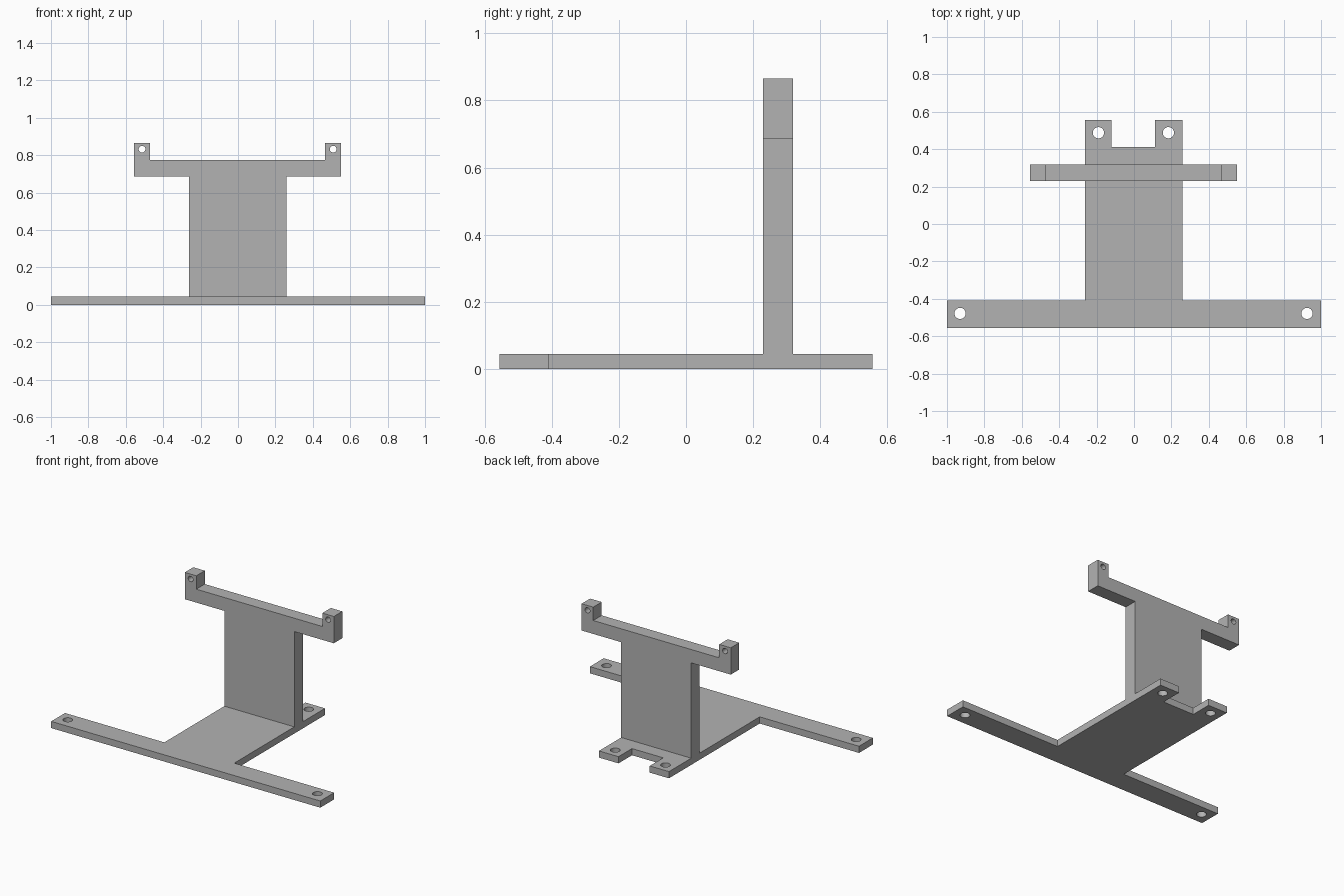
import bpy
import bmesh
from math import cos, sin, tau
from mathutils import Matrix, Vector

cube = bpy.data.objects.get("Cube")
if cube:
    bpy.data.objects.remove(cube, do_unlink=True)

grey = bpy.data.materials.new("mid grey")
grey.use_nodes = True
colour = (0.45, 0.45, 0.45, 1)
grey.diffuse_color = colour
grey.node_tree.nodes["Principled BSDF"].inputs["Base Color"].default_value = colour


def circle(x, y, radius, sides=32):
    return [(x + radius * cos(tau * i / sides), y + radius * sin(tau * i / sides))
            for i in range(sides)]


def plate(name, outline, holes, thickness, matrix):
    """Fill an outline with holes, thicken it and place it."""
    bm = bmesh.new()
    edges = []
    for loop in [outline] + holes:
        verts = [bm.verts.new((x, y, 0)) for x, y in loop]
        edges += [bm.edges.new((v, verts[i - 1])) for i, v in enumerate(verts)]
    bmesh.ops.triangle_fill(bm, edges=edges, use_beauty=True, normal=(0, 0, 1))
    grown = bmesh.ops.extrude_face_region(bm, geom=bm.faces[:], use_keep_orig=True)
    top = [g for g in grown["geom"] if isinstance(g, bmesh.types.BMVert)]
    bmesh.ops.translate(bm, verts=top, vec=Vector((0, 0, thickness)))
    bmesh.ops.transform(bm, matrix=matrix, verts=bm.verts[:])
    bmesh.ops.recalc_face_normals(bm, faces=bm.faces[:])
    mesh = bpy.data.meshes.new(name)
    bm.to_mesh(mesh)
    bm.free()
    mesh.materials.append(grey)
    obj = bpy.data.objects.new(name, mesh)
    bpy.context.collection.objects.link(obj)
    bpy.ops.object.select_all(action="DESELECT")
    obj.select_set(True)
    bpy.context.view_layer.objects.active = obj
    bpy.ops.object.shade_smooth_by_angle()


left, right = -0.262, 0.258   # sides shared by the base and the upright
base_height = 0.045

# Flat base: wide front bar, central plate and two rear tabs
front, bar_back, notch, back = -0.555, -0.408, 0.412, 0.555
base_outline = [(-1, front), (1, front), (1, bar_back), (right, bar_back),
                (right, back), (0.113, back), (0.113, notch), (-0.119, notch),
                (-0.119, back), (left, back), (left, bar_back), (-1, bar_back)]
base_holes = [circle(x, y, 0.03) for x, y in
              [(-0.93, -0.478), (0.925, -0.478), (-0.19, 0.488), (0.184, 0.488)]]
plate("base_plate", base_outline, base_holes, base_height, Matrix())

# Upright bracket: wall, side arms and two drilled ears
arm, shelf, ear = 0.685, 0.775, 0.865
bracket_outline = [(left, base_height), (right, base_height), (right, arm),
                   (0.552, arm), (0.552, ear), (0.466, ear), (0.466, shelf),
                   (-0.47, shelf), (-0.47, ear), (-0.556, ear), (-0.556, arm),
                   (left, arm)]
bracket_holes = [circle(x, 0.832, 0.018) for x in (-0.513, 0.509)]
stand_up = Matrix.Translation((0, 0.319, 0)) @ Matrix.Rotation(tau / 4, 4, "X")
plate("upright_bracket", bracket_outline, bracket_holes, 0.09, stand_up)
